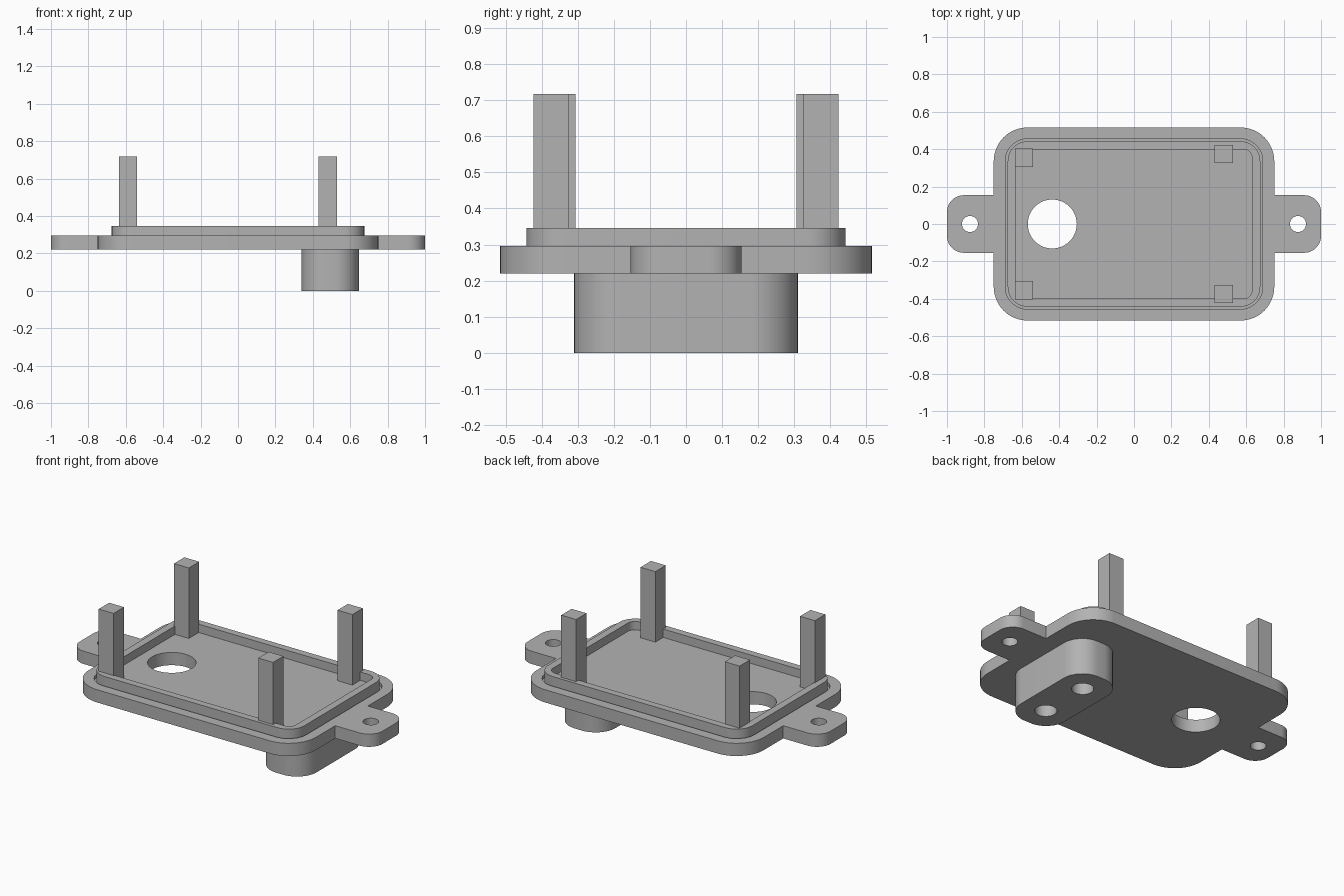
import bpy
import bmesh
from math import cos, sin, pi, radians

cube = bpy.data.objects.get("Cube")
if cube:
    bpy.data.objects.remove(cube)

grey = bpy.data.materials.new("Grey plastic")
grey.use_nodes = True
colour = (0.45, 0.45, 0.45, 1)
grey.diffuse_color = colour
grey.node_tree.nodes["Principled BSDF"].inputs["Base Color"].default_value = colour

BOTTOM, TOP, RIM_TOP = 0.22, 0.296, 0.346


def rounded(hx, hy, r, cx=0, cy=0, steps=12):
    """Outline of a rounded rectangle from its half sizes and corner radius."""
    pts = []
    for k, (sx, sy) in enumerate([(1, 1), (-1, 1), (-1, -1), (1, -1)]):
        for i in range(steps + 1):
            a = (k + i / steps) * pi / 2
            pts.append((cx + sx * (hx - r) + r * cos(a), cy + sy * (hy - r) + r * sin(a)))
    return pts


def circle(cx, cy, r, n=48):
    return [(cx + r * cos(2 * pi * i / n), cy + r * sin(2 * pi * i / n)) for i in range(n)]


def prism(name, outline, z0, z1):
    """Extrude a flat outline between two heights."""
    bm = bmesh.new()
    face = bm.faces.new([bm.verts.new((x, y, z0)) for x, y in outline])
    top = bmesh.ops.extrude_face_region(bm, geom=[face])["geom"]
    bmesh.ops.translate(bm, vec=(0, 0, z1 - z0),
                        verts=[v for v in top if isinstance(v, bmesh.types.BMVert)])
    bmesh.ops.recalc_face_normals(bm, faces=bm.faces)
    mesh = bpy.data.meshes.new(name)
    bm.to_mesh(mesh)
    bm.free()
    mesh.materials.append(grey)
    obj = bpy.data.objects.new(name, mesh)
    bpy.context.collection.objects.link(obj)
    return obj


def combine(obj, tool, operation="DIFFERENCE"):
    """Apply a boolean with a tool object, then discard the tool."""
    mod = obj.modifiers.new("Boolean", "BOOLEAN")
    mod.operation, mod.solver, mod.object = operation, "EXACT", tool
    select(obj)
    bpy.ops.object.modifier_apply(modifier=mod.name)
    bpy.data.objects.remove(tool)


def select(obj):
    bpy.ops.object.select_all(action="DESELECT")
    obj.select_set(True)
    bpy.context.view_layer.objects.active = obj


def smooth(obj):
    select(obj)
    bpy.ops.object.shade_smooth_by_angle(angle=radians(30))


# Base plate with a seal groove and a cable hole
plate = prism("base_plate", rounded(0.75, 0.516, 0.18), BOTTOM, TOP)
groove = prism("groove_cutter", rounded(0.688, 0.455, 0.118), TOP - 0.02, TOP + 0.1)
combine(groove, prism("groove_core", rounded(0.675, 0.442, 0.105), 0, 1))
combine(plate, groove)
combine(plate, prism("cable_hole_cutter", circle(-0.437, 0, 0.131), 0, 1))
smooth(plate)

# Raised rim around the tray
rim = prism("rim", rounded(0.675, 0.442, 0.105), TOP, RIM_TOP)
combine(rim, prism("rim_cutter", rounded(0.631, 0.399, 0.045), 0, 1))
smooth(rim)

# Mounting lugs at both ends
for side, s in (("left", 1), ("right", -1)):
    lug = prism(side + "_lug", rounded(0.25, 0.154, 0.09, s * 0.75), BOTTOM, TOP)
    combine(lug, prism("lug_trim", rounded(0.25, 0.5, 0.01, s * 0.5), 0, 1))
    combine(lug, prism("lug_hole_cutter", circle(s * 0.877, 0, 0.043), 0, 1))
    smooth(lug)

# Boss under the plate with two blind screw holes
boss = prism("boss", rounded(0.153, 0.31, 0.13, 0.493), 0, BOTTOM)
for s in (1, -1):
    combine(boss, prism("screw_hole_cutter", circle(0.493, s * 0.155, 0.06), -0.1, 0.2))
smooth(boss)

# Four square posts
for row, x, y in (("right", -0.588, 0.355), ("left", 0.479, 0.374)):
    for end, s in (("back", 1), ("front", -1)):
        h = 0.049
        square = [(x + a * h, s * y + b * h) for a, b in ((-1, -1), (1, -1), (1, 1), (-1, 1))]
        prism(f"{end}_{row}_post", square, TOP, 0.717)
